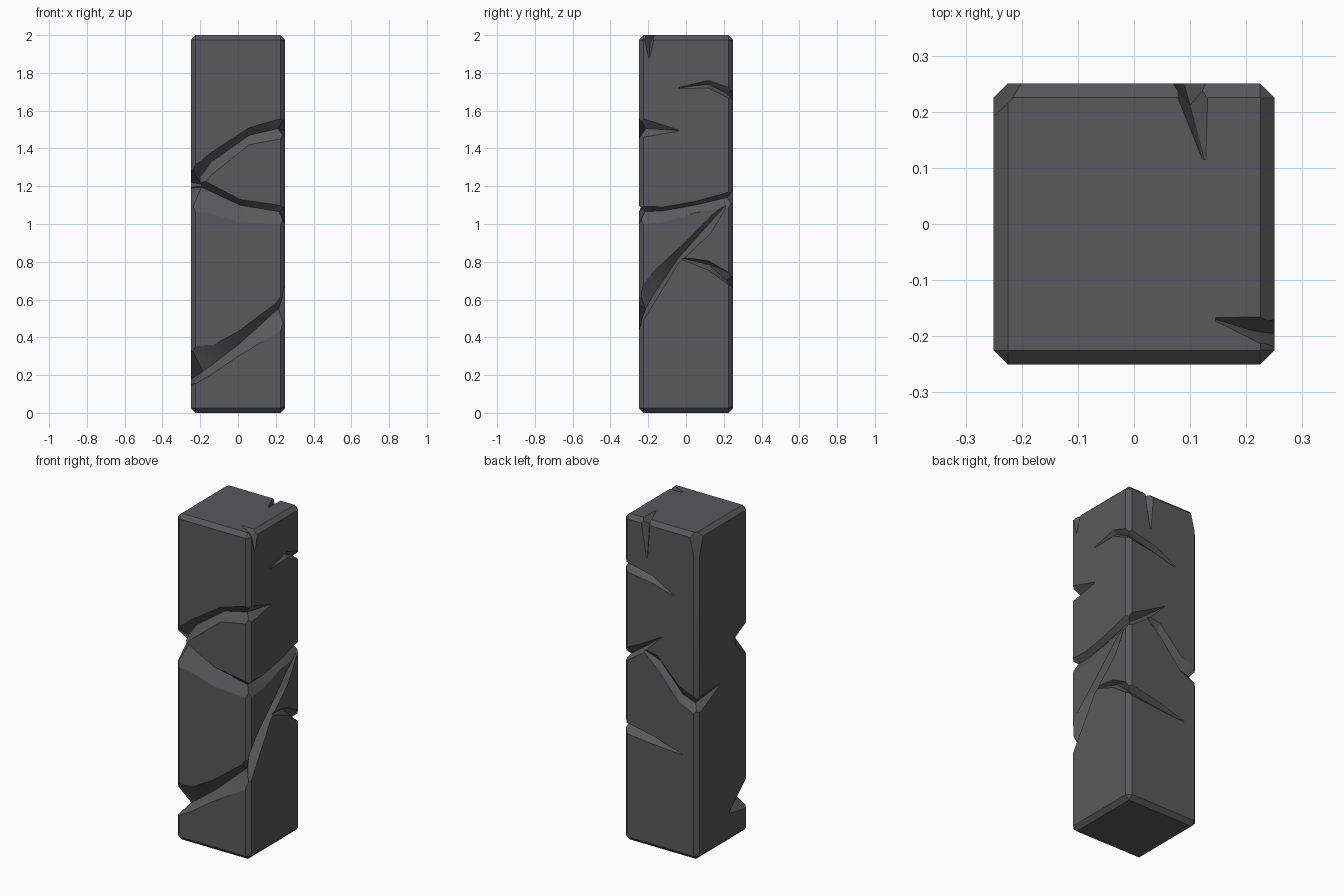
import bpy, bmesh
from mathutils import Vector

if "Cube" in bpy.data.objects:
    bpy.data.objects.remove(bpy.data.objects["Cube"])

H = 0.25          # half width of the pillar
TOP = 2.0

stone = bpy.data.materials.new("dark_grey_stone")
stone.diffuse_color = (0.10, 0.10, 0.104, 1)
stone.use_nodes = True
stone.node_tree.nodes["Principled BSDF"].inputs["Base Color"].default_value = stone.diffuse_color


def new_object(name, bm):
    bmesh.ops.recalc_face_normals(bm, faces=bm.faces)
    mesh = bpy.data.meshes.new(name)
    bm.to_mesh(mesh)
    bm.free()
    obj = bpy.data.objects.new(name, mesh)
    bpy.context.collection.objects.link(obj)
    mesh.materials.append(stone)
    return obj


# Pillar block with chamfered edges
bm = bmesh.new()
bmesh.ops.create_cube(bm, size=1)
for v in bm.verts:
    v.co = Vector((v.co.x * 2 * H, v.co.y * 2 * H, (v.co.z + 0.5) * TOP))
bmesh.ops.bevel(bm, geom=bm.edges[:], offset=0.025, segments=1, affect='EDGES')

# Chipped top corner at the back left: one slanted slice
a, b, c = Vector((-H, 0.185, 2)), Vector((-0.195, H, 2)), Vector((-H, H, 1.78))
n = (b - a).cross(c - a).normalized()
if n.dot(Vector((-1, 1, 1))) < 0:
    n = -n
bmesh.ops.bisect_plane(bm, geom=bm.verts[:] + bm.edges[:] + bm.faces[:],
                       plane_co=a, plane_no=n, clear_outer=True)
bmesh.ops.holes_fill(bm, edges=[e for e in bm.edges if e.is_boundary], sides=0)
pillar = new_object("stone_pillar", bm)


def outward(p):
    """Outward direction of the block at a surface point (diagonal on edges)."""
    d = [0, 0, 0]
    for i in (0, 1):
        if abs(p[i]) > H - 1e-4:
            d[i] = 1 if p[i] > 0 else -1
    if p[2] > TOP - 1e-4:
        d[2] = 1
    return Vector(d).normalized()


def carve(name, path, axis=(0, 0, 1)):
    """Cut a V groove; path rows: x, y, z, rise, fall, depth. Short rows are tips."""
    axis = Vector(axis)
    bm = bmesh.new()
    rings = []
    for row in path:
        p = Vector(row[:3])
        hi, lo, depth = row[3:] if len(row) == 6 else (0.003, 0.003, 0.003)
        o = outward(p)
        up, down = p + axis * hi, p - axis * lo
        ring = [p - o * depth, up, up + o * 0.06, down + o * 0.06, down]
        rings.append([bm.verts.new(q) for q in ring])
    for r, s in zip(rings, rings[1:]):
        for i in range(5):
            j = (i + 1) % 5
            bm.faces.new((r[i], r[j], s[j], s[i]))
    bm.faces.new(rings[0])
    bm.faces.new(rings[-1])
    bmesh.ops.triangulate(bm, faces=bm.faces[:])
    cutter = new_object(name, bm)
    cutter.hide_render = True
    mod = pillar.modifiers.new(name, 'BOOLEAN')
    mod.operation = 'DIFFERENCE'
    mod.solver = 'EXACT'
    mod.object = cutter
    bpy.context.view_layer.objects.active = pillar
    bpy.ops.object.modifier_apply(modifier=mod.name)
    bpy.data.objects.remove(cutter)


# Upper arc on the front, from the left side round to the right side
carve("front_upper_crack", [
    (-H, -0.10, 1.22),
    (-H, -H, 1.21, 0.09, 0.12, 0.085),
    (-0.20, -H, 1.25, 0.08, 0.06, 0.06),
    (-0.14, -H, 1.33, 0.05, 0.07, 0.05),
    (0.06, -H, 1.47, 0.04, 0.05, 0.04),
    (H, -H, 1.505, 0.06, 0.05, 0.055),
    (H, -0.04, 1.495)])

# Lower arc, running across the front, the right side and onto the back
carve("waist_crack", [
    (-H, -0.12, 1.19),
    (-H, -H, 1.195, 0.08, 0.13, 0.08),
    (-0.16, -H, 1.18, 0.04, 0.12, 0.055),
    (0.01, -H, 1.10, 0.03, 0.09, 0.045),
    (H, -H, 1.065, 0.03, 0.07, 0.045),
    (H, -0.12, 1.07, 0.02, 0.06, 0.035),
    (H, 0.05, 1.10, 0.02, 0.04, 0.03),
    (H, H, 1.14, 0.035, 0.05, 0.045),
    (0.12, H, 1.21, 0.03, 0.03, 0.03),
    (-0.01, H, 1.31)])

# Large diagonal from the lower front up across the right side
carve("diagonal_crack", [
    (-H, -0.06, 0.18),
    (-H, -H, 0.22, 0.13, 0.08, 0.09),
    (-0.13, -H, 0.26, 0.10, 0.05, 0.06),
    (0.0, -H, 0.36, 0.07, 0.06, 0.05),
    (0.2, -H, 0.54, 0.04, 0.12, 0.045),
    (H, -H, 0.55, 0.10, 0.10, 0.05),
    (H, -0.17, 0.63, 0.12, 0.05, 0.05),
    (H, -0.04, 0.82, 0.05, 0.03, 0.04),
    (H, 0.13, 1.01, 0.03, 0.06, 0.03),
    (H, 0.23, 1.12)])

# Thin cracks wrapping the back right edge, high and low
carve("upper_back_crack", [
    (H, -0.04, 1.72),
    (H, 0.12, 1.74, 0.02, 0.02, 0.022),
    (H, H, 1.69, 0.025, 0.035, 0.045),
    (0.05, H, 1.65, 0.02, 0.025, 0.03),
    (-0.09, H, 1.59)])
carve("lower_back_crack", [
    (H, -0.05, 0.825),
    (H, 0.12, 0.785, 0.02, 0.03, 0.03),
    (H, H, 0.70, 0.03, 0.04, 0.05),
    (0.05, H, 0.67, 0.02, 0.03, 0.03),
    (-0.15, H, 0.63)])

# Branch dropping across the back to the left side
carve("back_branch_crack", [
    (0.13, H, 1.21),
    (0.02, H, 1.15, 0.04, 0.04, 0.03),
    (-0.13, H, 0.98, 0.06, 0.04, 0.035),
    (-H, H, 0.95, 0.05, 0.06, 0.05),
    (-H, 0.03, 1.0)])

# Small nicks in the top rim
carve("back_top_nick", [
    (0.125, 0.115, 2.0),
    (0.10, H, 2.0, 0.032, 0.032, 0.055),
    (0.09, H, 1.77)], axis=(1, 0, 0))
carve("right_top_nick", [
    (0.145, -0.17, 2.0),
    (H, -0.19, 2.0, 0.025, 0.035, 0.055),
    (H, -0.195, 1.88)], axis=(0, 1, 0))

# Crisp facets
for o in bpy.context.selected_objects:
    o.select_set(False)
pillar.select_set(True)
bpy.context.view_layer.objects.active = pillar
bpy.ops.object.shade_smooth_by_angle(angle=0.35)
